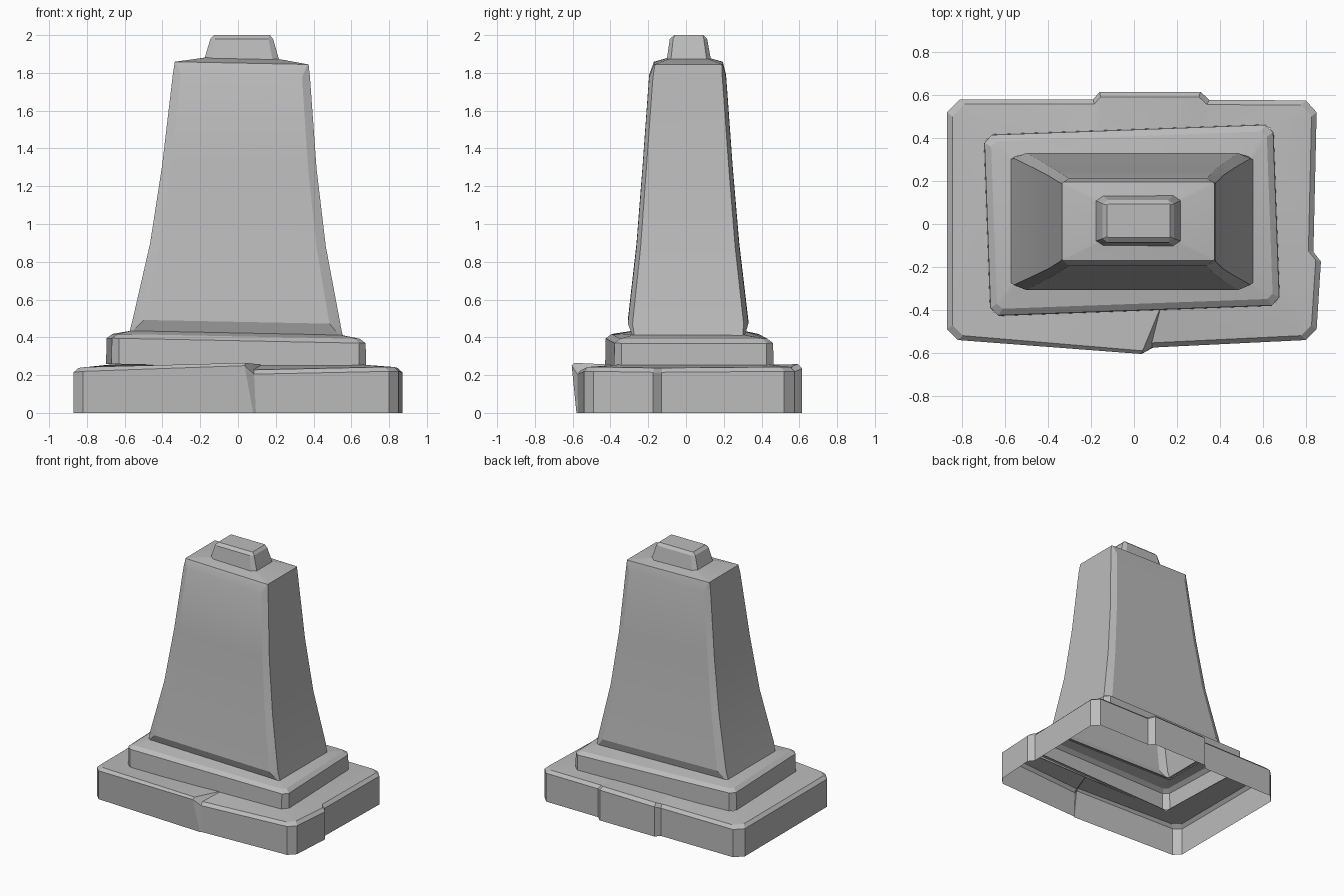
import bpy
import bmesh
from math import radians
from mathutils import Matrix, Vector

cube = bpy.data.objects.get("Cube")
if cube:
    bpy.data.objects.remove(cube, do_unlink=True)

# One stone colour
stone = bpy.data.materials.new("grey_stone")
stone.use_nodes = True
stone.diffuse_color = (0.5, 0.5, 0.5, 1)
stone.node_tree.nodes["Principled BSDF"].inputs["Base Color"].default_value = stone.diffuse_color

TURN = Matrix.Rotation(radians(2.1), 3, "Z")
STEP_CENTRE = Vector((-0.01, 0.018, 0))


def loft(name, rings, capped=False):
    """Skin equal-length rings from bottom to top, leaving the bottom open."""
    bm = bmesh.new()
    loops = [[bm.verts.new(p) for p in ring] for ring in rings]
    for low, high in zip(loops, loops[1:]):
        for i in range(len(low)):
            j = (i + 1) % len(low)
            bm.faces.new((low[i], low[j], high[j], high[i]))
    if capped:
        bm.faces.new(loops[-1])
    bmesh.ops.remove_doubles(bm, verts=bm.verts, dist=0.0005)
    mesh = bpy.data.meshes.new(name)
    bm.to_mesh(mesh)
    bm.free()
    mesh.materials.append(stone)
    obj = bpy.data.objects.new(name, mesh)
    bpy.context.collection.objects.link(obj)
    bpy.ops.object.select_all(action="DESELECT")
    obj.select_set(True)
    bpy.context.view_layer.objects.active = obj
    bpy.ops.object.shade_smooth_by_angle(angle=radians(20))
    return obj


def cut_rect(x0, x1, y0, y1, z, cx, cy, tilt=0.02):
    """Counterclockwise rectangle with cut corners, sloping down toward +x."""
    flat = [(x0, y0 + cy), (x0 + cx, y0), (x1 - cx, y0), (x1, y0 + cy),
            (x1, y1 - cy), (x1 - cx, y1), (x0 + cx, y1), (x0, y1 - cy)]
    return [Vector((x, y, z - tilt * x)) for x, y in flat]


def step_ring(inset, z, cut):
    w, d = 0.672 - inset, 0.42 - inset
    return [TURN @ p + STEP_CENTRE for p in cut_rect(-w, w, -d, d, z, cut, cut)]


def clamp_to_step(p):
    """Nearest point on the footprint of the step."""
    q = TURN.inverted() @ (p - STEP_CENTRE)
    q.x = max(-0.66, min(0.66, q.x))
    q.y = max(-0.405, min(0.405, q.y))
    q = TURN @ q + STEP_CENTRE
    q.z = 0.255
    return q


# Plinth: broken outline with a front crack, a side crack and a back bulge
outline = [Vector(p) for p in (
    (-0.87, -0.49, 0.215), (-0.82, -0.54, 0.22), (0.035, -0.605, 0.25),
    (0.085, -0.575, 0.205), (0.8, -0.54, 0.22), (0.85, -0.49, 0.22),
    (0.87, -0.175, 0.215), (0.835, -0.13, 0.215), (0.85, 0.52, 0.22),
    (0.8, 0.575, 0.22), (0.35, 0.578, 0.22), (0.31, 0.615, 0.235),
    (-0.16, 0.615, 0.23), (-0.19, 0.58, 0.215), (-0.81, 0.58, 0.215),
    (-0.87, 0.52, 0.215))]
foot = [Vector((p.x, p.y, 0)) for p in outline]
foot[2] = Vector((0.08, -0.58, 0))
foot[3] = Vector((0.095, -0.572, 0))
shoulder = [Vector((p.x * 0.972, p.y * 0.962, p.z + 0.023)) for p in outline]
shoulder[2] = Vector((0.04, -0.59, 0.265))
inner = [clamp_to_step(p) for p in outline]
inner[2] = inner[3] = clamp_to_step(Vector((0.13, -0.5, 0)))
loft("plinth", [foot, outline, shoulder, inner])

# Step: slightly turned slab
loft("step", [
    step_ring(-0.003, 0.245, 0.04), step_ring(0, 0.382, 0.035),
    step_ring(0.03, 0.405, 0.025),
    cut_rect(-0.56, 0.54, -0.275, 0.3, 0.425, 0.01, 0.01)])

# Column: flared shaft with worn corners and a shallow roof
loft("column", [
    cut_rect(-0.575, 0.555, -0.282, 0.31, 0.415, 0.012, 0.01),
    cut_rect(-0.558, 0.542, -0.308, 0.33, 0.482, 0.058, 0.025),
    cut_rect(-0.465, 0.465, -0.262, 0.282, 0.89, 0.05, 0.022),
    cut_rect(-0.402, 0.416, -0.23, 0.247, 1.3, 0.045, 0.02),
    cut_rect(-0.345, 0.381, -0.195, 0.212, 1.785, 0.042, 0.02),
    cut_rect(-0.335, 0.374, -0.17, 0.195, 1.852, 0.006, 0.006),
    cut_rect(-0.16, 0.2, -0.085, 0.11, 1.88, 0.01, 0.01)], capped=True)

# Cap: small tapered block
loft("cap", [
    cut_rect(-0.18, 0.218, -0.102, 0.132, 1.868, 0.035, 0.022, 0),
    cut_rect(-0.146, 0.186, -0.086, 0.112, 1.98, 0.025, 0.018, 0),
    cut_rect(-0.125, 0.168, -0.062, 0.093, 2.0, 0.004, 0.004, 0)], capped=True)
